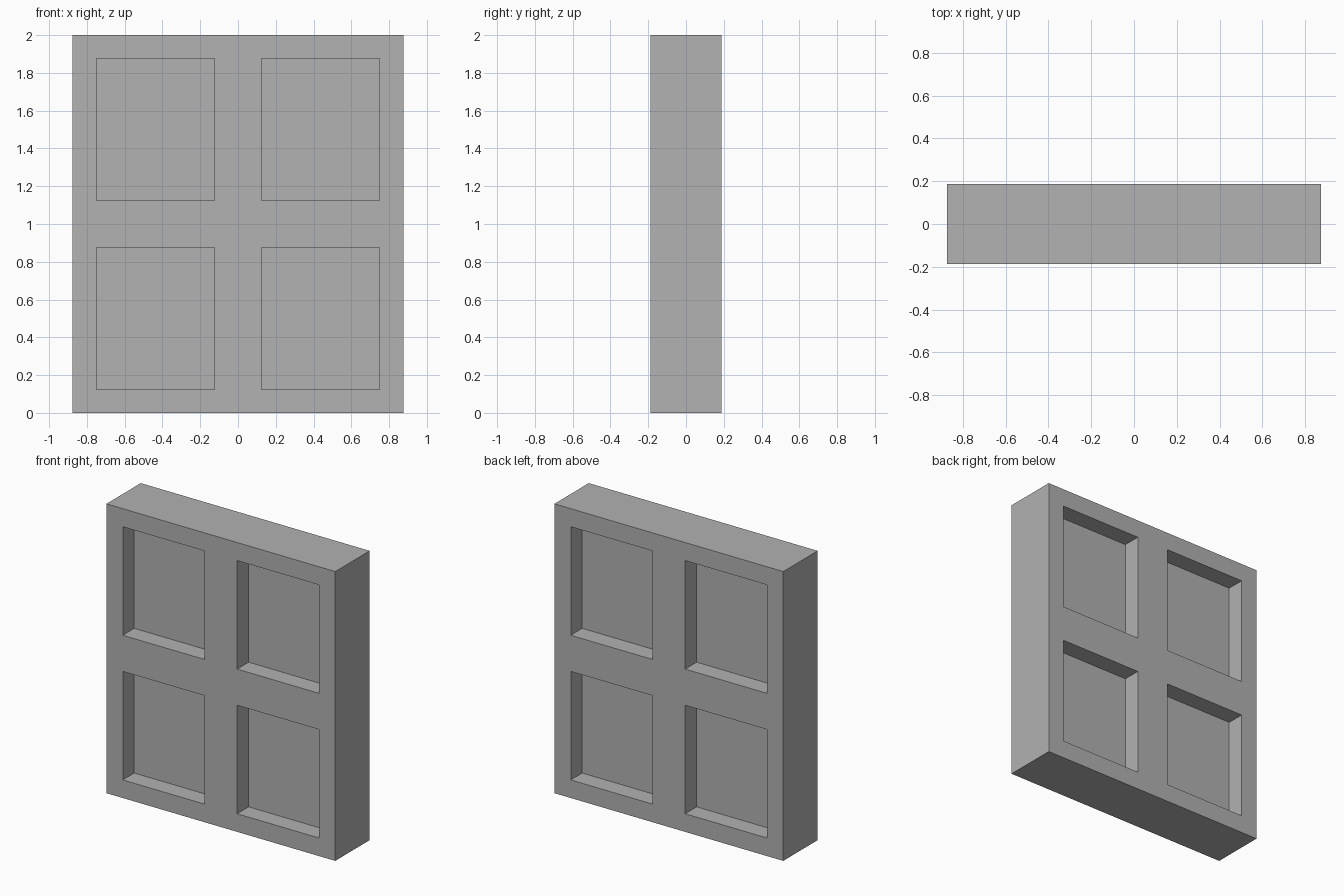
import bpy
import bmesh
from mathutils import Matrix

cube = bpy.data.objects.get("Cube")
if cube:
    bpy.data.objects.remove(cube, do_unlink=True)

UNIT = 0.125                      # bar width and recess depth
WIDTH, DEPTH, HEIGHT = 14 * UNIT, 3 * UNIT, 16 * UNIT
X_CUTS = (-6, -1, 1, 6)           # pane edges, in units
Z_CUTS = (1, 7, 9, 15)

# Flat grey material
grey = bpy.data.materials.new("plain grey")
grey.use_nodes = True
colour = (0.445, 0.445, 0.445, 1)
grey.diffuse_color = colour
grey.node_tree.nodes["Principled BSDF"].inputs["Base Color"].default_value = colour

# Solid window block, standing on the ground
bm = bmesh.new()
bmesh.ops.create_cube(bm, size=1, matrix=Matrix.Translation((0, 0, HEIGHT / 2))
                      @ Matrix.Diagonal((WIDTH, DEPTH, HEIGHT, 1)))


def cut(point, normal):
    bmesh.ops.bisect_plane(bm, geom=bm.verts[:] + bm.edges[:] + bm.faces[:],
                           plane_co=point, plane_no=normal)


# Cut the outlines of the four panes
for x in X_CUTS:
    cut((x * UNIT, 0, 0), (1, 0, 0))
for z in Z_CUTS:
    cut((0, 0, z * UNIT), (0, 0, 1))


def is_pane(face):
    c = face.calc_center_median() / UNIT
    return (abs(face.normal.y) > 0.9
            and X_CUTS[0] < c.x < X_CUTS[3] and not X_CUTS[1] < c.x < X_CUTS[2]
            and Z_CUTS[0] < c.z < Z_CUTS[3] and not Z_CUTS[1] < c.z < Z_CUTS[2])


# Sink the panes into the front and the back
bm.normal_update()
for pane in [f for f in bm.faces if is_pane(f)]:
    inward = -pane.normal * UNIT
    sunk = bmesh.ops.extrude_face_region(bm, geom=[pane])["geom"]
    verts = [v for v in sunk if isinstance(v, bmesh.types.BMVert)]
    bmesh.ops.translate(bm, verts=verts, vec=inward)
    if pane.is_valid:
        bmesh.ops.delete(bm, geom=[pane], context="FACES_ONLY")

bmesh.ops.recalc_face_normals(bm, faces=bm.faces[:])
mesh = bpy.data.meshes.new("window_frame")
bm.to_mesh(mesh)
bm.free()
mesh.materials.append(grey)
window = bpy.data.objects.new("window_frame", mesh)
bpy.context.collection.objects.link(window)
